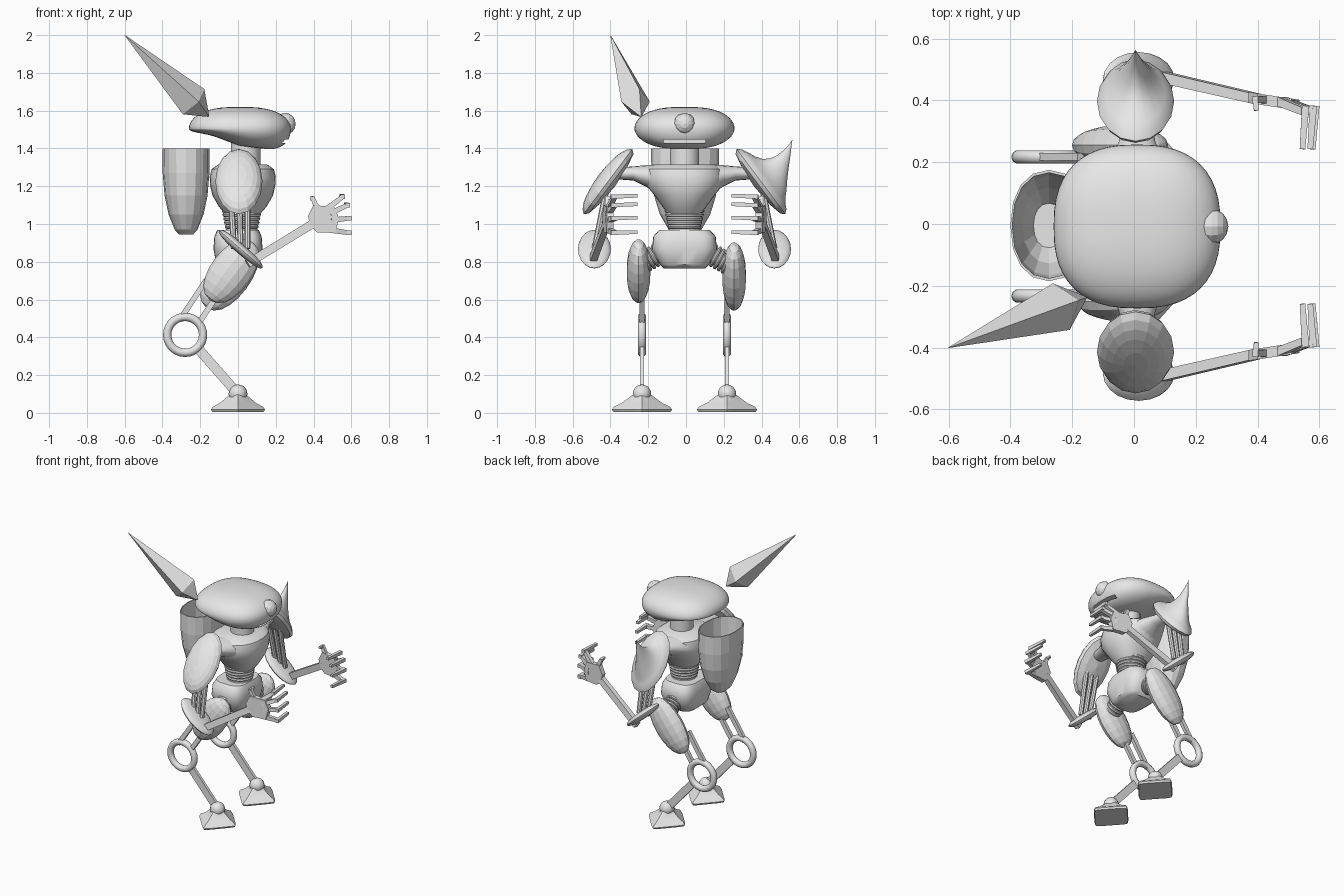
import bpy, bmesh, math
from mathutils import Vector as V

if "Cube" in bpy.data.objects:
    bpy.data.objects.remove(bpy.data.objects["Cube"])

Y0 = -0.008  # small sideways offset of the whole figure
grey = bpy.data.materials.new("grey")
grey.diffuse_color = (0.8, 0.8, 0.8, 1)
grey.use_nodes = True
grey.node_tree.nodes["Principled BSDF"].inputs["Base Color"].default_value = grey.diffuse_color


def loft(name, rings, smooth=False, closed=False):
    """Skin a list of equal-sized point rings; cap the ends unless closed."""
    bm = bmesh.new()
    rows = [[bm.verts.new(V(p) + V((0, Y0, 0))) for p in r] for r in rings]
    n = len(rows[0])
    pairs = list(zip(rows, rows[1:])) + ([(rows[-1], rows[0])] if closed else [])
    for a, b in pairs:
        for i in range(n):
            j = (i + 1) % n
            bm.faces.new((a[i], a[j], b[j], b[i]))
    if not closed:
        bm.faces.new(rows[0][::-1])
        bm.faces.new(rows[-1])
    bmesh.ops.remove_doubles(bm, verts=bm.verts, dist=1e-5)
    bmesh.ops.recalc_face_normals(bm, faces=bm.faces)
    me = bpy.data.meshes.new(name)
    bm.to_mesh(me)
    bm.free()
    ob = bpy.data.objects.new(name, me)
    bpy.context.collection.objects.link(ob)
    me.materials.append(grey)
    if smooth:
        bpy.ops.object.select_all(action='DESELECT')
        ob.select_set(True)
        bpy.context.view_layer.objects.active = ob
        bpy.ops.object.shade_smooth_by_angle(angle=math.radians(40))
    return ob


def oval(c, u, v, n=16, p=2.0):
    """Superellipse ring around c, spanned by the half-axes u and v."""
    out = []
    for i in range(n):
        a = 2 * math.pi * i / n
        co, si = math.cos(a), math.sin(a)
        out.append(V(c) + V(u) * math.copysign(abs(co) ** (2 / p), co)
                   + V(v) * math.copysign(abs(si) ** (2 / p), si))
    return out


def flat(cx, cy, z, rx, ry, n=24, p=2.0):
    return oval((cx, cy, z), (rx, 0, 0), (0, ry, 0), n, p)


def ellipsoid(name, c, u, v, w, n=14, m=8, smooth=False, blunt=1.0):
    rings = []
    for k in range(m + 1):
        t = math.pi * (k / m - 0.5) * 0.985
        r = math.cos(t) ** blunt
        rings.append(oval(V(c) + V(w) * math.sin(t), V(u) * r, V(v) * r, n))
    return loft(name, rings, smooth)


def frame(a, b):
    d = (V(b) - V(a)).normalized()
    ref = V((0, 1, 0)) if abs(d.y) < 0.8 else V((0, 0, 1))
    w = d.cross(ref).normalized()
    return d, w, w.cross(d)


def rod(name, a, b, r, n=10):
    _, w, t = frame(a, b)
    return loft(name, [oval(p, w * r, t * r, n) for p in (a, b)], True)


def bar(name, a, b, w1, t1, w2=None, t2=None):
    """Flat four-sided bar, full width w and thickness t at each end."""
    _, w, t = frame(a, b)
    w2, t2 = w2 or w1, t2 or t1
    return loft(name, [[V(p) + w * x * ww / 2 + t * y * tt / 2
                        for x, y in ((1, 1), (-1, 1), (-1, -1), (1, -1))]
                       for p, ww, tt in ((a, w1, t1), (b, w2, t2))])


def torus(name, c, u, v, axis, minor, n=24, m=10):
    rings = []
    for i in range(n):
        a = 2 * math.pi * i / n
        d = V(u) * math.cos(a) + V(v) * math.sin(a)
        rings.append(oval(V(c) + d, d.normalized() * minor, V(axis) * minor, m))
    return loft(name, rings, True, True)


# Head: rounded dome, shallow at the back, with a blunt deep jaw at the front
rings = []
for k in range(25):
    t = math.pi * (k / 24 - 0.5) * 0.99
    s, c = math.sin(t), math.cos(t) ** 0.75
    ring = flat(0.01, 0, 0, 0.27 * c, 0.265 * c, 48, 2.5)
    for p in ring:
        f = min(1, max(0, (p.x + 0.2) / 0.32))
        drop = 0.035 + 0.078 * f * f * (3 - 2 * f)
        if s < 0 and p.x > 0.01:
            p.x = 0.01 + (p.x - 0.01) * math.cos(t) ** -0.4
        p.z = 1.505 + (0.115 if s > 0 else drop) * s
    rings.append(ring)
head = loft("head", rings, True)
slot = loft("mouth_cutter", [[(0.2, -0.11, z), (0.4, -0.11, z), (0.4, 0.11, z), (0.2, 0.11, z)]
                             for z in (1.428, 1.447)])
mod = head.modifiers.new("mouth", 'BOOLEAN')
mod.operation, mod.object, mod.solver = 'DIFFERENCE', slot, 'EXACT'
bpy.context.view_layer.objects.active = head
bpy.ops.object.modifier_apply(modifier="mouth")
bpy.data.objects.remove(slot)
ellipsoid("eye", (0.25, 0, 1.53), (0, 0.058, 0), (0, 0, 0.058), (0.055, 0, 0), 12, 8)
rod("neck", (0.04, 0, 1.27), (0.04, 0, 1.46), 0.078, n=20)

# Torso with flared shoulder stubs
loft("torso", [flat(0.025, 0, z, rx, ry, 28, 2.2) for z, rx, ry in (
    (1.05, 0.09, 0.085), (1.09, 0.125, 0.115), (1.15, 0.16, 0.158), (1.2, 0.172, 0.198),
    (1.25, 0.175, 0.21), (1.29, 0.165, 0.2), (1.315, 0.13, 0.16))], True)
for s, side in ((-1, "right"), (1, "left")):
    loft(side + "_shoulder_stub", [oval((0.01, s * y, (lo + hi) / 2), (rx, 0, 0), (0, 0, (hi - lo) / 2), 16)
         for y, lo, hi, rx in ((0.1, 1.13, 1.315, 0.14), (0.15, 1.16, 1.315, 0.125), (0.2, 1.195, 1.312, 0.1),
                               (0.27, 1.23, 1.305, 0.06), (0.4, 1.24, 1.295, 0.035))], True)

# Waist coil and pelvis
rod("waist_core", (0.02, 0, 0.93), (0.02, 0, 1.08), 0.075, n=18)
for i in range(6):
    r = 0.074 + 0.004 * i
    torus("waist_coil", (0.02, 0, 0.965 + 0.021 * i), (r, 0, 0), (0, r, 0), (0, 0, 1), 0.012, 24, 8)
loft("pelvis", [flat(0, 0, z, rx, ry, 28, 3.5) for z, rx, ry in (
    (0.765, 0.09, 0.11), (0.785, 0.115, 0.13), (0.87, 0.13, 0.172),
    (0.935, 0.125, 0.165), (0.968, 0.11, 0.135))], True)

# Open container on the back
prof = ((0.945, 0.3), (0.97, 0.48), (1.05, 0.74), (1.15, 0.91), (1.27, 0.99), (1.4, 1.0),
        (1.4, 0.95), (1.2, 0.9), (1.06, 0.68), (0.985, 0.4))
loft("back_container", [flat(-0.275, 0.003, z, 0.125 * k, 0.18 * k, 16, 2.2) for z, k in prof])

# Floating angular spike behind the head
base, tip = V((-0.155, -0.23, 1.57)), V((-0.6, -0.392, 2.0))
d, _, _ = frame(base, tip)
h = V((0.34, -0.94, 0)).normalized()
w = h.cross(d)
mid = base.lerp(tip, 0.18)
loft("back_spike", [oval(base, h * 0.004, w * 0.004, 4), oval(mid, h * 0.08, w * 0.09, 4),
                    oval(tip, h * 0.001, w * 0.001, 4)])

for s, side in ((-1, "right"), (1, "left")):
    P = lambda x, y, z: V((x, s * y, z))

    # Shoulder pad: tilted lens, drawn out into a curved horn on the left side
    up, out = P(0, -0.6, 0.8), P(0, 0.8, 0.6)
    dome = [(0.02, -0.045, 0), (0.6, -0.035, 0), (0.92, -0.02, 0), (1, 0, 0), (0.92, 0.02, 0), (0.78, 0.036, 0)]
    if s > 0:
        dome += [(0.62, 0.055, -0.01), (0.48, 0.08, -0.015), (0.34, 0.115, -0.005), (0.22, 0.155, 0.012),
                 (0.12, 0.2, 0.035), (0.05, 0.235, 0.057), (0.004, 0.264, 0.076)]
    else:
        dome += [(0.6, 0.047, 0), (0.32, 0.056, 0), (0.01, 0.06, 0)]
    loft(side + "_shoulder_pad", [oval(P(0.005, 0.405, 1.225) + out * n + up * v,
         V((0.125 * k, 0, 0)), up * 0.215 * k, 16) for k, n, v in dome], s > 0)

    # Upper arm rods, elbow disc, forearm
    for x in (-0.04, 0.005, 0.05):
        rod(side + "_upper_arm_rod", P(x, 0.41, 1.2), P(x * 0.8 + 0.01, 0.475, 0.87), 0.016, n=8)
    ellipsoid(side + "_elbow_disc", P(0.015, 0.477, 0.867), V((0.115, 0, -0.1)), V((0, 0.087, 0)),
              V((0.017, 0, 0.02)), 20, 8, True, 0.7)
    bar(side + "_forearm", P(0.05, 0.493, 0.79), P(0.41, 0.41, 1.01), 0.045, 0.036, 0.045, 0.032)

    # Hand: flat palm, four curled fingers and a thumb
    palm = ((0.37, 1.04), (0.4, 1.1), (0.51, 1.09), (0.535, 1.03), (0.515, 0.955), (0.42, 0.955), (0.385, 0.99))
    loft(side + "_palm", [[P(x, y - 0.15 * (x - 0.4), z) for x, z in palm] for y in (0.395, 0.43)])
    for x0, z0, x1, z1 in ((0.5, 1.08, 0.555, 1.145), (0.515, 1.055, 0.58, 1.1),
                           (0.52, 1.02, 0.588, 1.03), (0.505, 0.97, 0.588, 0.953)):
        bar(side + "_finger_base", P(x0 - 0.03, 0.405, z0), P(x1, 0.37, z1), 0.03, 0.028, 0.024, 0.024)
        bar(side + "_finger_tip", P(x1, 0.39, z1), P(x1 - 0.01, 0.25, z1 + 0.004), 0.024, 0.024, 0.018, 0.018)
    bar(side + "_thumb", P(0.42, 0.41, 1.08), P(0.392, 0.41, 1.145), 0.032, 0.024, 0.02, 0.02)
    bar(side + "_thumb_tip", P(0.392, 0.42, 1.135), P(0.395, 0.375, 1.14), 0.02, 0.02, 0.014, 0.014)

    # Hip coil between pelvis and thigh
    a, b = P(0.0, 0.12, 0.85), P(0.0, 0.24, 0.785)
    hd, hw, ht = frame(a, b)
    rod(side + "_hip_core", a, b, 0.045, n=14)
    for i in range(5):
        torus(side + "_hip_coil", a.lerp(b, 0.2 + 0.17 * i), hw * 0.052, ht * 0.052, hd, 0.01, 18, 8)

    # Thigh: blunt faceted egg, slightly longer on the left
    half, cx, ty, cz = (0.19, -0.035, 0.243, 0.75) if s < 0 else (0.205, -0.045, 0.263, 0.722)
    ellipsoid(side + "_thigh", P(cx, ty, cz), V((0.088, 0, -0.066)), V((0, 0.064, 0)),
              V((0.6, 0, 0.8)) * half, 14, 10, False, 0.85)

    # Twin struts, knee ring, shin bar
    ly = 0.225
    for x, z in ((-0.31, 0.49), (-0.215, 0.465)):
        bar(side + "_leg_strut", P(x, ly, z), P(x + 0.14, ly, z + 0.21), 0.03, 0.024)
    torus(side + "_knee_ring", P(-0.28, ly, 0.413), (0.095, 0, 0), (0, 0, 0.095), (0, 1, 0), 0.022, 28, 10)
    bar(side + "_shin", P(-0.22, ly, 0.35), P(0, ly, 0.1), 0.052, 0.02)

    # Foot: four flared toes along the axes joined by concave webs, ball ankle on top
    ellipsoid(side + "_ankle", P(0, ly, 0.1), (0.05, 0, 0), (0, 0.05, 0), (0, 0, 0.05), 14, 10, True)
    rings = []
    for z, k, web in ((0.006, 0.95, 0.95), (0.018, 1, 0.95), (0.032, 0.96, 0.88), (0.052, 0.72, 0.85),
                      (0.078, 0.46, 0.9), (0.1, 0.27, 1.2)):
        ring = []
        for i in range(32):
            t = 2 * math.pi * i / 32
            co, si = math.cos(t), math.sin(t)
            f = k * min(1 / max(abs(co), abs(si)), web / (abs(co) + abs(si)) * 1.1)
            ring.append(P(0.143 * f * co, ly + 0.16 * f * si, z))
        rings.append(ring)
    loft(side + "_foot", rings, True)
